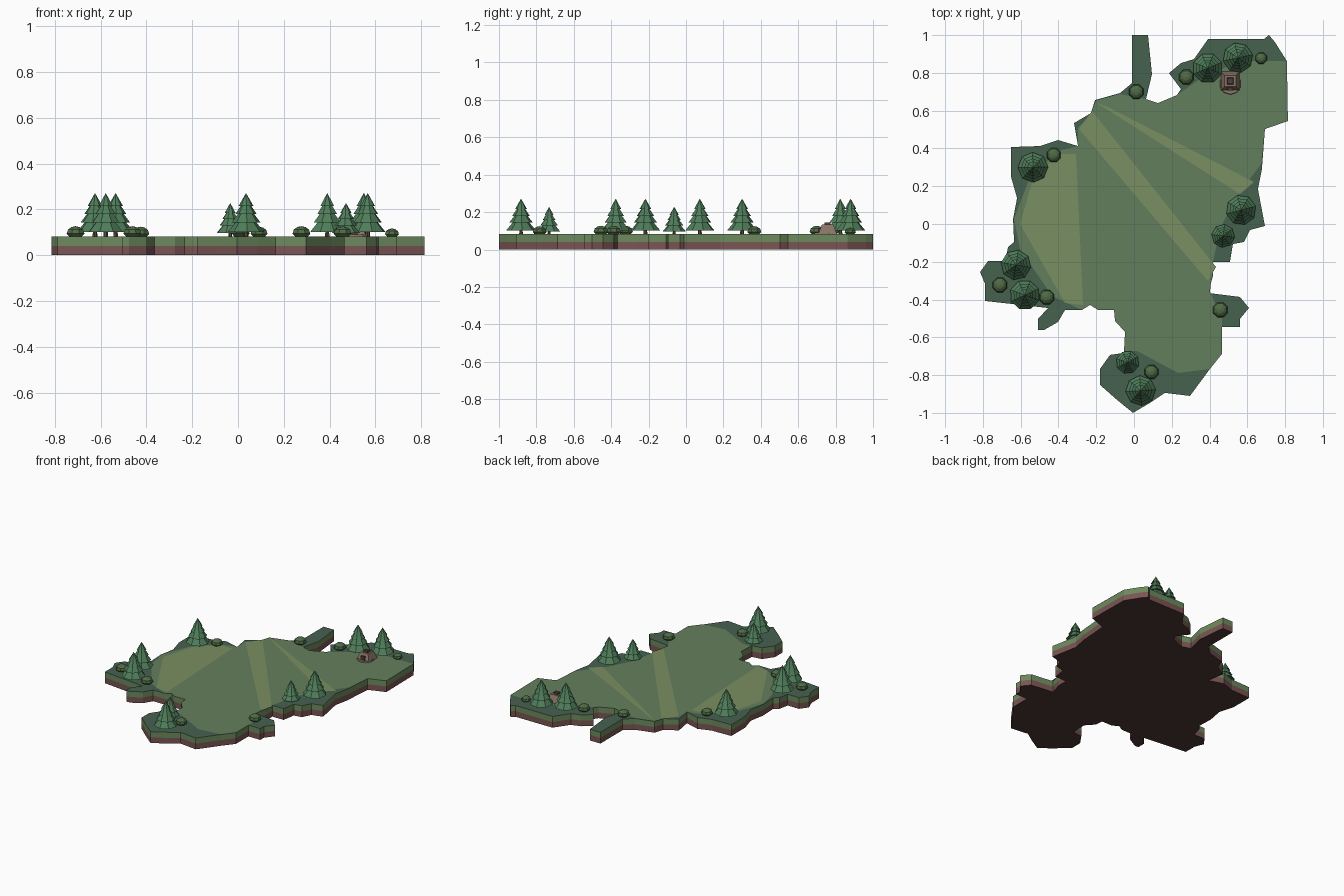
import bpy, bmesh, math

if "Cube" in bpy.data.objects:
    bpy.data.objects.remove(bpy.data.objects["Cube"])

U = 189.0          # outline units per model unit
TOP = 0.082        # height of the ground


def mat(name, hexcol):
    m = bpy.data.materials.new(name)
    rgb = [int(hexcol[i:i + 2], 16) / 255 for i in (0, 2, 4)]
    m.diffuse_color = [c / 12.92 if c < .04 else ((c + .055) / 1.055) ** 2.4 for c in rgb] + [1]
    m.use_nodes = True
    m.node_tree.nodes["Principled BSDF"].inputs["Base Color"].default_value = m.diffuse_color
    return m


FOREST = mat("forest_floor", "46624f")
TURF = mat("turf_side", "6c8a5e")
SOIL = mat("soil", "7a5552")
UNDER = mat("underside", "4a3836")
GRASS = mat("grass", "647f5c")
OLIVE = mat("olive_grass", "7a8f62")
PINE = mat("pine", "4f7d5a")
BARK = mat("bark", "5a4436")
BUSH = mat("bush", "4f6b45")
STONE = mat("stone", "8a7468")
DARK = mat("dark_stone", "4d3f3a")


def finish(bm, name, mats, loc=(0, 0, 0), rot=0):
    bmesh.ops.recalc_face_normals(bm, faces=bm.faces[:])
    me = bpy.data.meshes.new(name)
    bm.to_mesh(me)
    bm.free()
    for m in mats:
        me.materials.append(m)
    ob = bpy.data.objects.new(name, me)
    ob.location = loc
    ob.rotation_euler.z = rot
    bpy.context.collection.objects.link(ob)
    return ob


def lathe(bm, profile, sides, index=0):
    """Revolve (radius, z) points; zero radius makes a pole, open ends are capped."""
    rings = []
    for r, z in profile:
        n = 1 if r == 0 else sides
        rings.append([bm.verts.new((r * math.cos(2 * math.pi * (i + .5) / sides),
                                    r * math.sin(2 * math.pi * (i + .5) / sides), z)) for i in range(n)])
    faces = []
    for a, b in zip(rings, rings[1:]):
        for i in range(sides):
            j = (i + 1) % sides
            loop = [a[i % len(a)], a[j % len(a)], b[j % len(b)], b[i % len(b)]]
            faces.append(bm.faces.new(list(dict.fromkeys(loop))))
    for ring in (rings[0], rings[-1]):
        if len(ring) > 1:
            faces.append(bm.faces.new(ring))
    for f in faces:
        f.material_index = index


# Island slab: one outline extruded through a soil band and a turf band
outline = [
    (-2, 189), (14, 189), (18, 150), (12, 125), (24, 121), (43, 129), (47, 135), (35, 151),
    (47, 161), (60, 165), (74, 185), (130, 185), (135, 189), (141, 182), (153, 163), (154, 103),
    (131, 95), (128, 55), (124, 35), (131, -2), (116, -6), (110, -18), (99, -20), (96, -38),
    (79, -38), (79, -52), (74, -69), (106, -73), (115, -84), (106, -95), (106, -103), (88, -103),
    (88, -130), (76, -145), (56, -172), (31, -169), (16, -179), (-1, -189), (-17, -176),
    (-34, -161), (-34, -145), (-24, -131), (-10, -129), (-9, -108), (-19, -97), (-20, -86),
    (-36, -86), (-44, -81), (-52, -86), (-69, -86), (-76, -98), (-90, -106), (-96, -106),
    (-96, -95), (-86, -84), (-149, -77), (-149, -60), (-154, -48), (-146, -37), (-129, -37),
    (-126, -23), (-120, -18), (-121, 5), (-117, 26), (-123, 47), (-123, 77), (-94, 78),
    (-76, 84), (-56, 78), (-60, 101), (-43, 111), (-39, 124), (-14, 131), (-2, 141)]
bm = bmesh.new()
layers = [[bm.verts.new((x / U, y / U, z)) for x, y in outline] for z in (0, TOP / 2, TOP)]
bm.faces.new(layers[0]).material_index = 3
bm.faces.new(layers[2]).material_index = 0
for k, m in ((0, 2), (1, 1)):
    for i in range(len(outline)):
        j = (i + 1) % len(outline)
        f = bm.faces.new((layers[k][i], layers[k][j], layers[k + 1][j], layers[k + 1][i]))
        f.material_index = m
finish(bm, "island", [FOREST, TURF, SOIL, UNDER])


# Thin coloured sheets on the ground
def sheet(name, pts, m, z):
    bm = bmesh.new()
    f = bm.faces.new([bm.verts.new((x / U, y / U, z)) for x, y in pts])
    ob = finish(bm, name, [m])
    if ob.data.polygons[0].normal.z < 0:
        ob.data.flip_normals()


sheet("meadow", [
    (-43, 110), (-38, 123), (-14, 130), (12, 125), (24, 121), (43, 129), (66, 145), (106, 163),
    (153, 163), (154, 103), (131, 95), (127, 60), (101, 25), (86, -5), (79, -38), (76, -68),
    (88, -95), (88, -130), (76, -145), (44, -149), (3, -127), (-10, -127), (-9, -108), (-19, -97),
    (-20, -86), (-36, -86), (-44, -81), (-52, -86), (-82, -72), (-114, -25), (-120, 5),
    (-104, 47), (-76, 73), (-56, 78), (-56, 96)], GRASS, TOP + .001)
sheet("olive_stripe_wide", [(-55, 95), (-42, 113), (82, -43), (74, -57)], OLIVE, TOP + .002)
sheet("olive_stripe_narrow", [(-37, 121), (-26, 117), (120, 42), (106, 30)], OLIVE, TOP + .002)
sheet("olive_patch_left", [(-58, 70), (-51, -81), (-69, -79), (-114, 0), (-101, 45), (-76, 70)],
      OLIVE, TOP + .002)

# Pine trees: trunk plus four stacked tiers
tiers = [(0, .024), (.08, .02), (.04, .068), (.063, .062), (.031, .104),
         (.047, .098), (.019, .14), (.032, .134), (0, .19)]
trees = [(.39, .825, 1), (.55, .88, 1), (-.535, .30, 1), (-.625, -.217, 1), (-.578, -.376, 1),
         (.567, .074, 1), (.035, -.882, 1), (.472, -.063, .77), (-.034, -.732, .77)]
for n, (x, y, s) in enumerate(trees):
    bm = bmesh.new()
    lathe(bm, [(.011, 0), (.009, .03)], 6, 1)
    lathe(bm, tiers, 8)
    bmesh.ops.scale(bm, vec=(s, s, s), verts=bm.verts[:])
    finish(bm, f"pine_tree_{n + 1}", [PINE, BARK], (x, y, TOP), n * .6)

# Bushes: low squashed domes
bushes = [(.277, .778, 1), (.673, .878, .78), (.012, .70, 1), (-.425, .365, .95), (-.71, -.323, 1),
          (-.462, -.387, 1), (.457, -.455, 1), (.092, -.783, .95)]
for n, (x, y, s) in enumerate(bushes):
    bm = bmesh.new()
    lathe(bm, [(.03, 0), (.042, .012), (.036, .03), (.02, .041), (0, .045)], 8)
    bmesh.ops.scale(bm, vec=(s, s, s), verts=bm.verts[:])
    finish(bm, f"bush_{n + 1}", [BUSH], (x, y, TOP), .8 if n == 6 else 0)

# Small stone shrine: tapered block, dark cap, doorway and front step
q = math.sqrt(2)
bm = bmesh.new()
lathe(bm, [(.05 * q, 0), (.046 * q, .012), (.03 * q, .052)], 4, 0)
lathe(bm, [(.018 * q, .05), (.015 * q, .062)], 4, 1)
finish(bm, "shrine", [STONE, DARK], (.51, .757, TOP))
bm = bmesh.new()
lathe(bm, [(.058, 0), (.055, .008)], 10)
finish(bm, "shrine_step", [STONE], (.51, .742, TOP))
bm = bmesh.new()
bmesh.ops.create_cube(bm, size=1)
bmesh.ops.scale(bm, vec=(.03, .02, .034), verts=bm.verts[:])
finish(bm, "shrine_door", [DARK], (.51, .716, TOP + .017))
